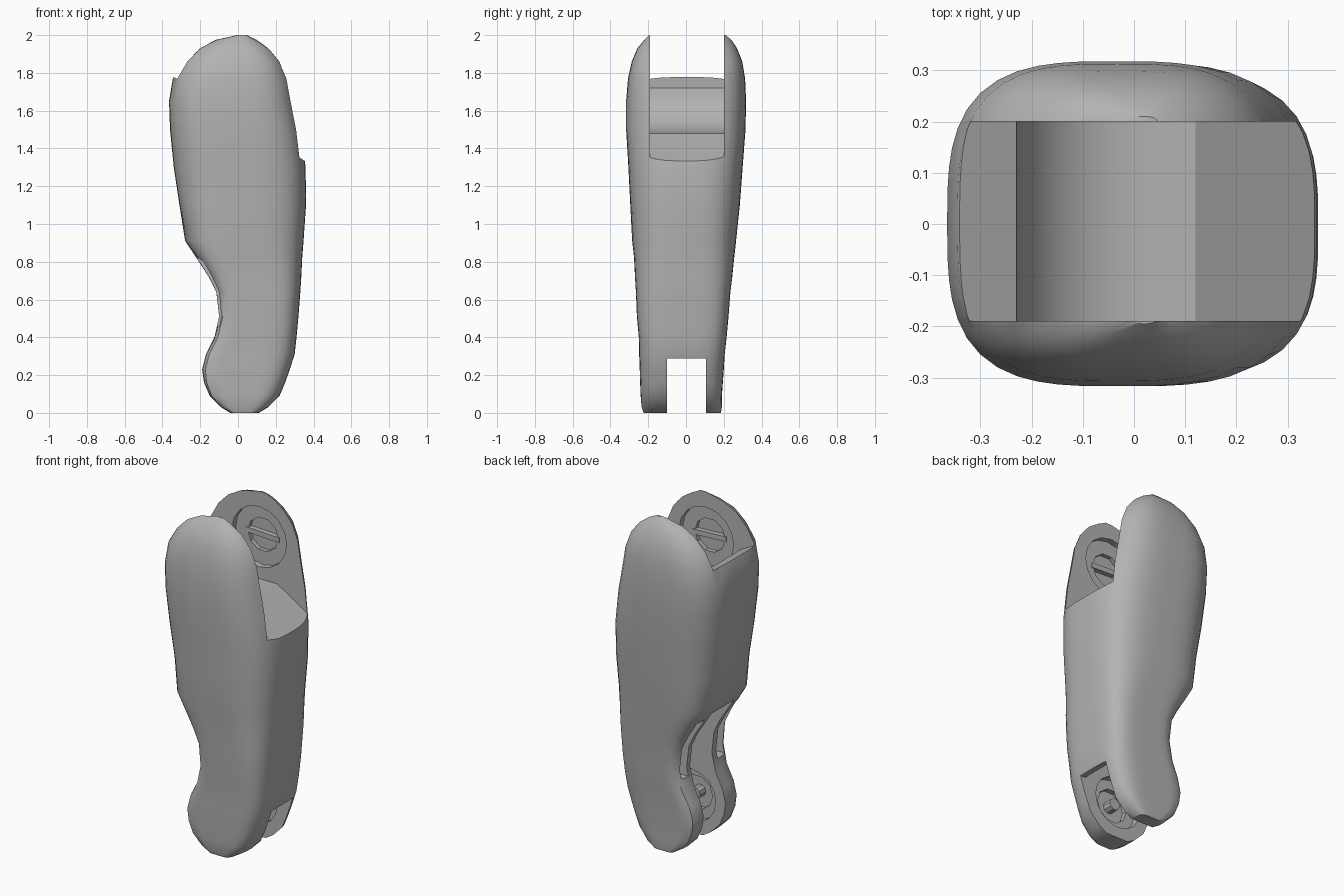
import bpy, bmesh, math

if "Cube" in bpy.data.objects:
    bpy.data.objects.remove(bpy.data.objects["Cube"])

grey = bpy.data.materials.new("plain_grey")
grey.use_nodes = True
grey.diffuse_color = (0.45, 0.45, 0.45, 1)
grey.node_tree.nodes["Principled BSDF"].inputs["Base Color"].default_value = grey.diffuse_color


def finish(name, bm):
    bmesh.ops.recalc_face_normals(bm, faces=bm.faces)
    mesh = bpy.data.meshes.new(name)
    bm.to_mesh(mesh)
    bm.free()
    mesh.materials.append(grey)
    obj = bpy.data.objects.new(name, mesh)
    bpy.context.collection.objects.link(obj)
    return obj


def activate(obj):
    bpy.ops.object.select_all(action='DESELECT')
    obj.select_set(True)
    bpy.context.view_layer.objects.active = obj


def prism(name, outline, y0, y1):
    """Extrude an outline in the x-z plane from y0 to y1."""
    bm = bmesh.new()
    ends = [[bm.verts.new((x, y, z)) for x, z in outline] for y in (y0, y1)]
    bm.faces.new(ends[0])
    bm.faces.new(ends[1][::-1])
    for i in range(len(outline)):
        j = (i + 1) % len(outline)
        bm.faces.new((ends[0][i], ends[1][i], ends[1][j], ends[0][j]))
    return finish(name, bm)


def circle(cx, cz, r, n=16):
    return [(cx + r * math.cos(2 * math.pi * i / n), cz + r * math.sin(2 * math.pi * i / n))
            for i in range(n)]


def cut(target, outline, y0, y1):
    cutter = prism("cutter", outline, y0, y1)
    cutter.hide_render = True
    activate(target)
    mod = target.modifiers.new("cut", 'BOOLEAN')
    mod.operation, mod.solver, mod.object = 'DIFFERENCE', 'EXACT', cutter
    bpy.ops.object.modifier_apply(modifier=mod.name)
    bpy.data.objects.remove(cutter)


# Limb shell: stations of height, min x, max x, min y, max y
stations = [
    (0.00, -0.04, 0.11, -0.225, 0.185), (0.03, -0.09, 0.16, -0.235, 0.19),
    (0.09, -0.15, 0.22, -0.24, 0.19), (0.16, -0.18, 0.25, -0.243, 0.195),
    (0.23, -0.19, 0.275, -0.245, 0.2), (0.31, -0.17, 0.30, -0.248, 0.205),
    (0.40, -0.125, 0.31, -0.25, 0.215), (0.51, -0.10, 0.32, -0.26, 0.225),
    (0.64, -0.115, 0.33, -0.265, 0.235), (0.72, -0.155, 0.335, -0.27, 0.245),
    (0.82, -0.22, 0.34, -0.275, 0.255), (0.91, -0.28, 0.347, -0.285, 0.265),
    (1.10, -0.31, 0.36, -0.295, 0.285), (1.30, -0.34, 0.358, -0.305, 0.30),
    (1.50, -0.36, 0.33, -0.317, 0.315), (1.65, -0.365, 0.30, -0.317, 0.318),
    (1.77, -0.345, 0.28, -0.307, 0.313), (1.86, -0.295, 0.245, -0.287, 0.298),
    (1.93, -0.23, 0.19, -0.258, 0.27), (1.975, -0.15, 0.13, -0.22, 0.24),
    (2.00, -0.03, 0.07, -0.195, 0.21)]
SEG = 56
bm = bmesh.new()
rings = []
for z, x0, x1, y0, y1 in stations:
    cx, cy = (x0 + x1) / 2, (y0 + y1) / 2
    low = max(0, 1 - z)
    ring = []
    for k in range(SEG):
        c, s = math.cos(2 * math.pi * k / SEG), math.sin(2 * math.pi * k / SEG)
        # Corners get crisper toward the lower joint, mostly on the hooked side
        n = 3.2 + low * (8 if c < 0 else 1.5)
        r = (abs(c) ** n + abs(s) ** n) ** (-1 / n)
        ring.append(bm.verts.new((cx + r * c * (x1 - x0) / 2, cy + r * s * (y1 - y0) / 2, z)))
    rings.append(ring)
for a, b in zip(rings, rings[1:]):
    for k in range(SEG):
        j = (k + 1) % SEG
        bm.faces.new((a[k], a[j], b[j], b[k]))
bm.faces.new(rings[0][::-1])
bm.faces.new(rings[-1])
shell = finish("limb_shell", bm)

# Upper fork: wide slot with a scooped floor
scoop = [(-0.23 + 0.25 * (1 - math.cos(a)), 1.72 - 0.24 * math.sin(a))
         for a in (math.pi / 2 * i / 8 for i in range(9))]
cut(shell, [(-0.6, 1.9), (-0.345, 1.78)] + scoop
    + [(0.12, 1.48), (0.36, 1.33), (0.6, 1.18), (0.6, 2.2), (-0.6, 2.2)], -0.19, 0.2)

# Lower fork: slot that climbs into the hooked side
cut(shell, [(0.6, 0.28), (0.26, 0.29), (0.2, 0.4), (0.13, 0.52), (0.08, 0.66), (-0.05, 0.78),
            (-0.27, 0.87), (-0.6, 0.9), (-0.6, -0.2), (0.6, -0.2)], -0.1, 0.105)

# Grooves in the hooked edges of the lower cheeks
groove = [(-0.6, 0.46), (-0.04, 0.46), (-0.03, 0.64), (-0.12, 0.76), (-0.27, 0.86), (-0.6, 0.87)]
cut(shell, groove, -0.22, -0.14)
cut(shell, groove, 0.135, 0.185)

# Stepped round sockets on the inner faces of both forks
UP, LOW = (0.0, 1.73), (0.03, 0.22)
cut(shell, circle(*UP, 0.18), -0.225, 0.235)
cut(shell, circle(*UP, 0.10, 10), -0.25, 0.26)
cut(shell, circle(*LOW, 0.155), -0.15, 0.135)
cut(shell, circle(*LOW, 0.10, 10), -0.18, 0.155)

activate(shell)
bpy.ops.object.shade_smooth_by_angle(angle=math.radians(32))

# Hub bars and pins inside the sockets
for side, y_up, y_low in (("front", -0.255, -0.185), ("back", 0.23, 0.115)):
    cx, cz = UP
    prism("upper_hub_bar_" + side, [(cx - 0.11, cz + 0.02), (cx - 0.11, cz - 0.01),
                                    (cx + 0.11, cz - 0.02), (cx + 0.11, cz + 0.01)], y_up, y_up + 0.035)
    prism("lower_hub_pin_" + side, circle(*LOW, 0.035, 10), y_low, y_low + 0.06)
